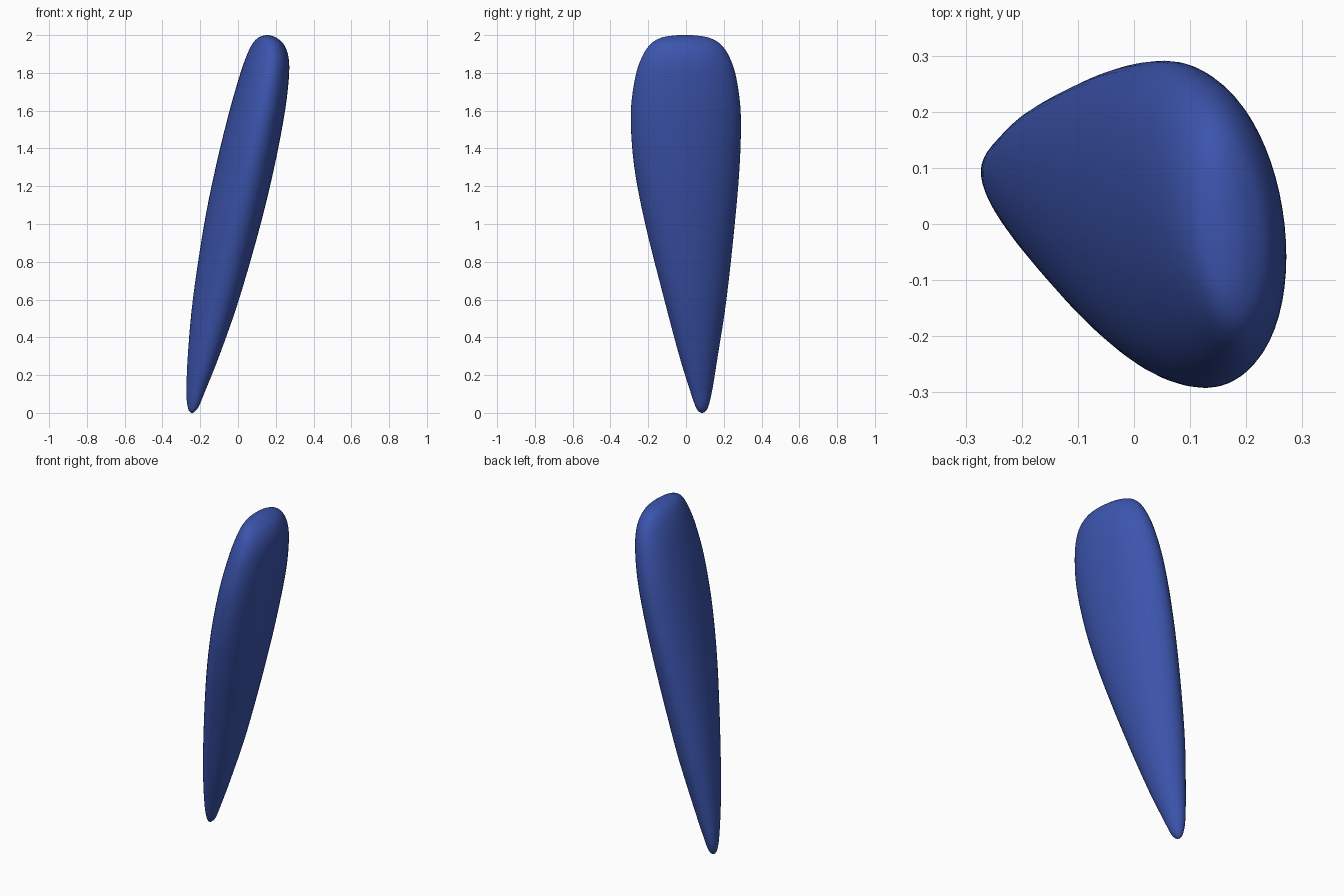
import bpy, bmesh, math

if "Cube" in bpy.data.objects:
    bpy.data.objects.remove(bpy.data.objects["Cube"])

# Stations of the leaning blade: z, left x, right x, near y, far y
STATIONS = [
    (0.000, -0.243, -0.243, 0.085, 0.085),
    (0.008, -0.257, -0.228, 0.067, 0.103),
    (0.035, -0.267, -0.207, 0.050, 0.118),
    (0.110, -0.273, -0.176, 0.024, 0.137),
    (0.300, -0.266, -0.100, -0.035, 0.168),
    (0.600, -0.239, 0.005, -0.115, 0.214),
    (1.000, -0.179, 0.120, -0.216, 0.258),
    (1.310, -0.116, 0.194, -0.275, 0.284),
    (1.580, -0.050, 0.246, -0.292, 0.290),
    (1.770, 0.004, 0.269, -0.270, 0.267),
    (1.880, 0.041, 0.268, -0.235, 0.232),
    (1.950, 0.074, 0.243, -0.190, 0.185),
    (1.985, 0.105, 0.205, -0.135, 0.125),
    (1.998, 0.137, 0.173, -0.065, 0.055),
    (2.000, 0.155, 0.155, -0.005, -0.005),
]
SIDES = 56
STEPS = 5


def catmull(a, b, c, d, t):
    return 0.5 * (2 * b + (c - a) * t + (2 * a - 5 * b + 4 * c - d) * t * t
                  + (3 * b - a - 3 * c + d) * t ** 3)


def smooth_stations(rows):
    # extend past each tip by swapping sides, so the ends stay round
    def mirror(r):
        return (r[0], r[2], r[1], r[4], r[3])
    p = [mirror(rows[1])] + rows + [mirror(rows[-2])]
    out = []
    for i in range(1, len(p) - 2):
        for k in range(STEPS):
            out.append([catmull(*v, k / STEPS) for v in zip(*p[i - 1:i + 3])])
    return out[1:]


def tilted_ellipse(row):
    z, x0, x1, y0, y1 = row
    a, b = (x1 - x0) / 2, (y1 - y0) / 2
    lean = -0.22 * a
    a = math.sqrt(a * a - lean * lean)
    pts = []
    for k in range(SIDES):
        t = math.tau * k / SIDES
        pts.append(((x0 + x1) / 2 + a * math.cos(t) + lean * math.sin(t),
                    (y0 + y1) / 2 + b * math.sin(t), z))
    return pts


# Blade skin: stacked sections closed by a point at each end
bm = bmesh.new()
rings = [[bm.verts.new(c) for c in tilted_ellipse(r)] for r in smooth_stations(STATIONS)]


def tip(row):
    return bm.verts.new((row[1], row[3], row[0]))


bottom, top = tip(STATIONS[0]), tip(STATIONS[-1])
for k in range(SIDES):
    n = (k + 1) % SIDES
    for lo, hi in zip(rings, rings[1:]):
        bm.faces.new((lo[k], lo[n], hi[n], hi[k]))
    bm.faces.new((bottom, rings[0][n], rings[0][k]))
    bm.faces.new((top, rings[-1][k], rings[-1][n]))
for f in bm.faces:
    f.smooth = True
bmesh.ops.recalc_face_normals(bm, faces=bm.faces[:])

mesh = bpy.data.meshes.new("tapered_blade")
bm.to_mesh(mesh)
bm.free()
blade = bpy.data.objects.new("tapered_blade", mesh)
bpy.context.collection.objects.link(blade)

# Blue surface
blue = bpy.data.materials.new("blue")
blue.diffuse_color = (0.045, 0.09, 0.42, 1)
blue.use_nodes = True
blue.node_tree.nodes["Principled BSDF"].inputs["Base Color"].default_value = blue.diffuse_color
mesh.materials.append(blue)
